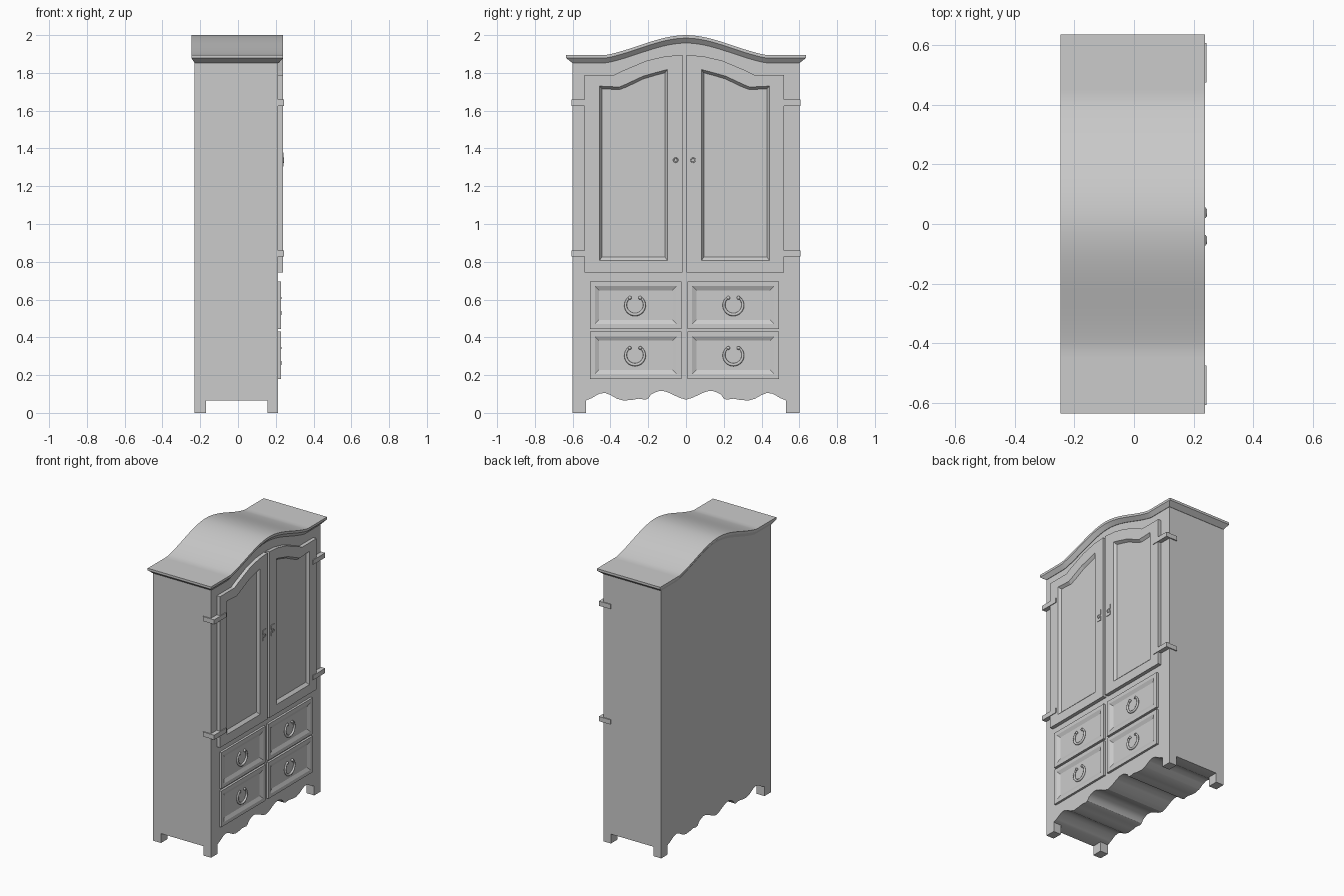
import bpy, bmesh, math

if "Cube" in bpy.data.objects:
    bpy.data.objects.remove(bpy.data.objects["Cube"])

MID = -0.0085  # doors and drawers mirror about this y


def loft(name, rings, smooth=False):
    """Join equal-length closed rings of points and cap both ends."""
    bm = bmesh.new()
    vs = [[bm.verts.new(p) for p in r] for r in rings]
    n = len(rings[0])
    for a, b in zip(vs, vs[1:]):
        for i in range(n):
            bm.faces.new((a[i], a[(i + 1) % n], b[(i + 1) % n], b[i]))
    bm.faces.new(vs[0])
    bm.faces.new(vs[-1])
    bmesh.ops.recalc_face_normals(bm, faces=bm.faces)
    me = bpy.data.meshes.new(name)
    bm.to_mesh(me)
    bm.free()
    ob = bpy.data.objects.new(name, me)
    bpy.context.collection.objects.link(ob)
    if smooth:
        bpy.ops.object.select_all(action='DESELECT')
        ob.select_set(True)
        bpy.context.view_layer.objects.active = ob
        bpy.ops.object.shade_smooth_by_angle(angle=math.radians(30))
    return ob


def at_x(x, pts):
    return [(x, y, z) for y, z in pts]


def rect(y0, y1, z0, z1, inset=0):
    return [(y0 + inset, z0 + inset), (y1 - inset, z0 + inset),
            (y1 - inset, z1 - inset), (y0 + inset, z1 - inset)]


def box(name, x0, x1, y0, y1, z0, z1):
    y0, y1 = sorted((y0, y1))
    return loft(name, [at_x(x0, rect(y0, y1, z0, z1)), at_x(x1, rect(y0, y1, z0, z1))])


def arch(y):
    t = min(abs(y) / 0.42, 1)
    f = 0.5 * (0.5 + 0.5 * math.cos(math.pi * t)) + 0.5 * (1 - t ** 1.7)
    return 1.895 + 0.105 * f


def arch_pts(half, drop, n=48):
    ys = [half * (2 * i / n - 1) for i in range(n + 1)]
    return [(y, arch(y) - drop) for y in ys]


# Carcass: arched top, scalloped apron running the full depth
wave = [(0, .07), (.035, .08), (.08, .102), (.11, .114), (.14, .117), (.165, .108),
        (.185, .097), (.2, .076), (.215, .07), (.25, .075), (.285, .069), (.33, .065),
        (.365, .075), (.4, .095), (.43, .106), (.46, .101), (.5, .078), (.53, .066), (.6, .065)]
bottom = wave[::-1] + [(-y, z) for y, z in wave[1:]]
profile = arch_pts(.6, .035) + bottom
loft("carcass", [at_x(-.23, profile), at_x(.213, profile)], True)

# Four square feet
for s in (-1, 1):
    for x0, x1 in ((-.23, -.17), (.155, .213)):
        box("foot", x0, x1, s * .53, s * .6, 0, .07)


# Crown moulding with a thin lip and a bevel underneath
def crown_ring(x, half, drop):
    return at_x(x, arch_pts(.635, 0) + [(.635, 1.879)]
                + arch_pts(half, drop)[::-1] + [(-.635, 1.879)])


loft("crown_moulding", [crown_ring(-.247, .634, .016), crown_ring(-.23, .602, .042),
                        crown_ring(.216, .602, .042), crown_ring(.238, .634, .016)], True)

# Doors: arched frame with a recessed panel
outer = [(.011, .744), (.528, .744), (.528, 1.79), (.37, 1.79),
         (.33, 1.81), (.2, 1.865), (.1, 1.888), (.011, 1.895)]
inner = [(.09, .807), (.45, .807), (.45, 1.73), (.345, 1.725),
         (.31, 1.74), (.22, 1.782), (.15, 1.802), (.09, 1.818)]
floor = [(.103, .825), (.437, .825), (.437, 1.716), (.345, 1.711),
         (.305, 1.726), (.217, 1.768), (.15, 1.788), (.103, 1.80)]
plate = [(-.017, -.037), (.017, -.037), (.017, -.015), (.011, 0),
         (.017, .015), (.017, .037), (-.017, .037), (-.017, .015), (-.011, 0), (-.017, -.015)]
for s, side in ((-1, "left"), (1, "right")):
    def m(pts):
        return [(MID + s * y, z) for y, z in pts]
    loft(side + "_door", [at_x(.205, m(outer)), at_x(.238, m(outer)),
                          at_x(.238, m(inner)), at_x(.22, m(floor))])
    # Door handle plate with a small drop ring
    hy = MID + s * .046
    pts = [(hy + y, 1.342 + z) for y, z in plate]
    loft(side + "_door_plate", [at_x(.234, pts), at_x(.242, pts)])
    bpy.ops.mesh.primitive_torus_add(location=(.242, hy, 1.338), rotation=(0, math.pi / 2, 0),
                                     major_radius=.011, minor_radius=.003,
                                     major_segments=16, minor_segments=6)
    bpy.context.object.name = side + "_door_ring"
    # Strap hinges wrapping from the door round the corner
    for z in (.843, 1.642):
        strap = [(.155, s * .595), (.155, s * .607), (.243, s * .607),
                 (.243, s * .475), (.236, s * .475), (.21, s * .52), (.21, s * .595)]
        loft(side + "_hinge", [[(x, y, z + dz) for x, y in strap] for dz in (-.016, .016)])


def pull(y, z):
    """Horseshoe drawer pull with ball ends."""
    cu = bpy.data.curves.new("drawer_pull", 'CURVE')
    cu.dimensions = '3D'
    cu.bevel_depth = .007
    cu.bevel_resolution = 2
    cu.use_fill_caps = True
    sp = cu.splines.new('POLY')
    n = 24
    sp.points.add(n)
    a0, a1 = math.radians(125), math.radians(415)
    for i in range(n + 1):
        a = a0 + (a1 - a0) * i / n
        sp.points[i].co = (.221, y + .05 * math.cos(a), z + .05 * math.sin(a), 1)
        sp.points[i].radius = .8 + .4 * math.sin(math.pi * i / n)
    bpy.context.collection.objects.link(bpy.data.objects.new("drawer_pull", cu))
    for a in (a0, a1):
        bpy.ops.mesh.primitive_uv_sphere_add(
            segments=12, ring_count=8, radius=.0095,
            location=(.221, y + .047 * math.cos(a), z + .047 * math.sin(a)))
        bpy.context.object.name = "drawer_pull_ball"


# Drawers: bevelled recessed fronts with a pull each
for y0, y1 in ((-.508, -.024), (.008, .492)):
    for z0, z1 in ((.18, .43), (.445, .696)):
        loft("drawer_front", [at_x(x, rect(y0, y1, z0, z1, i)) for x, i in
                              ((.205, 0), (.228, 0), (.228, .025), (.217, .048))])
        pull((y0 + y1) / 2 + (-.004 if y0 < 0 else .001), (z0 + z1) / 2)
